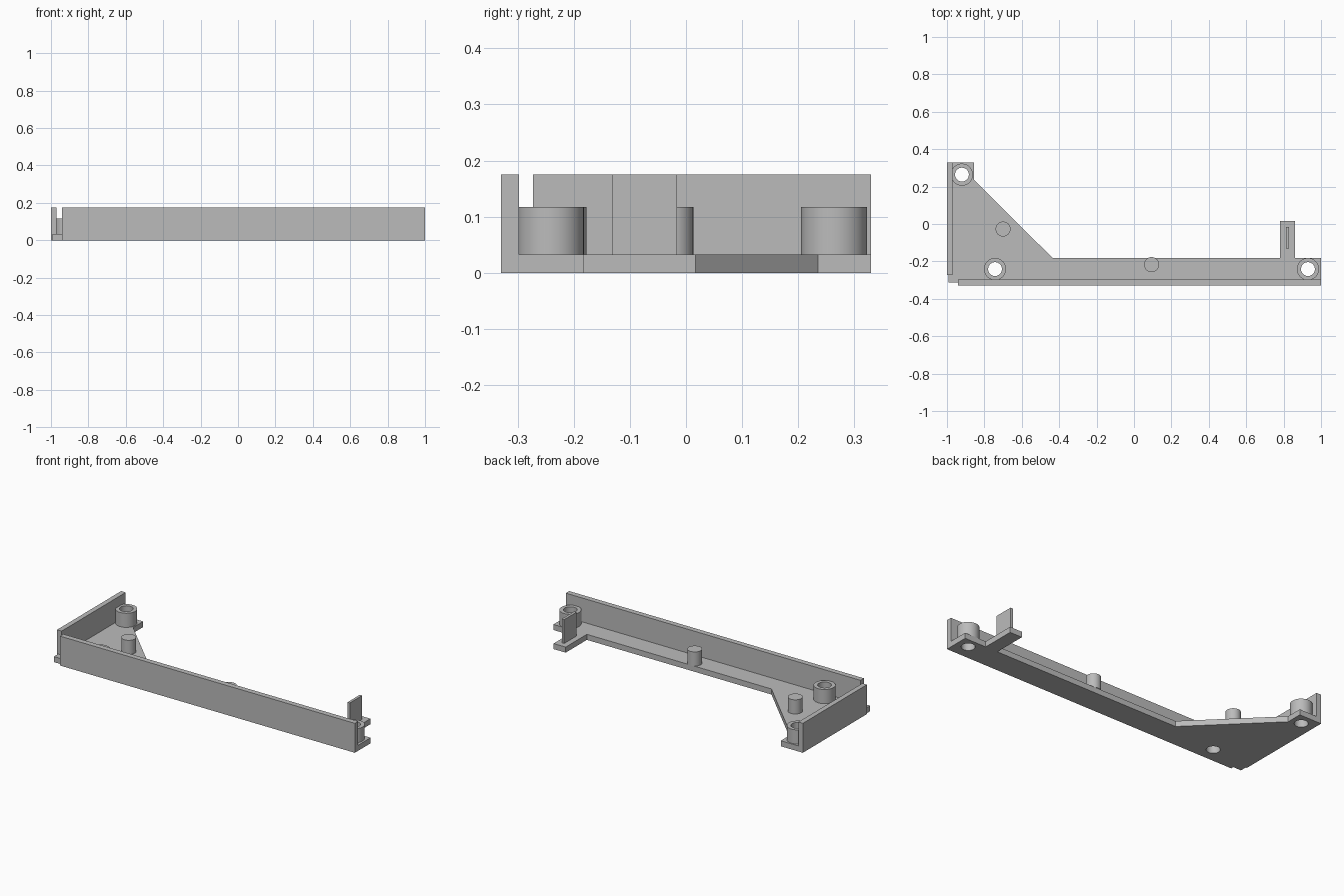
import bpy
import bmesh
from math import cos, sin, tau, radians

if "Cube" in bpy.data.objects:
    bpy.data.objects.remove(bpy.data.objects["Cube"])

BASE, BOSS, WALL = 0.033, 0.117, 0.175
BOSS_R, HOLE_R, PEG_R = 0.059, 0.037, 0.04

grey = bpy.data.materials.new("plain_grey")
grey.use_nodes = True
colour = (0.5, 0.5, 0.5, 1)
grey.diffuse_color = colour
grey.node_tree.nodes["Principled BSDF"].inputs["Base Color"].default_value = colour


def circle(centre, radius, count=48):
    return [(centre[0] + radius * cos(tau * i / count),
             centre[1] + radius * sin(tau * i / count)) for i in range(count)]


def rect(x0, x1, y0, y1):
    return [(x0, y0), (x1, y0), (x1, y1), (x0, y1)]


def extrude(name, loops, z0, z1):
    """Solid between two heights; loops inside the first become holes."""
    curve = bpy.data.curves.new(name, "CURVE")
    curve.dimensions = "2D"
    curve.fill_mode = "BOTH"
    curve.extrude = (z1 - z0) / 2
    for loop in loops:
        spline = curve.splines.new("POLY")
        spline.points.add(len(loop) - 1)
        for point, (x, y) in zip(spline.points, loop):
            point.co = (x, y, 0, 1)
        spline.use_cyclic_u = True
    temp = bpy.data.objects.new(name + "_outline", curve)
    bpy.context.collection.objects.link(temp)
    graph = bpy.context.evaluated_depsgraph_get()
    mesh = bpy.data.meshes.new_from_object(temp.evaluated_get(graph))
    bpy.data.objects.remove(temp)
    bm = bmesh.new()
    bm.from_mesh(mesh)
    bmesh.ops.remove_doubles(bm, verts=bm.verts, dist=0.0001)
    bmesh.ops.translate(bm, verts=bm.verts, vec=(0, 0, (z0 + z1) / 2))
    bmesh.ops.recalc_face_normals(bm, faces=bm.faces)
    bm.to_mesh(mesh)
    bm.free()
    mesh.materials.clear()
    mesh.materials.append(grey)
    obj = bpy.data.objects.new(name, mesh)
    bpy.context.collection.objects.link(obj)
    bpy.ops.object.select_all(action="DESELECT")
    obj.select_set(True)
    bpy.context.view_layer.objects.active = obj
    bpy.ops.object.shade_smooth_by_angle(angle=radians(30))
    return obj


bosses = {"back_right_boss": (-0.92, 0.264),
          "front_right_boss": (-0.743, -0.241),
          "front_left_boss": (0.93, -0.241)}
pegs = {"corner_peg": (-0.70, -0.027), "middle_peg": (0.094, -0.217)}

# Floor plate with its slanted gusset, side tab and screw holes
floor = [(-0.993, -0.313), (-0.94, -0.313), (-0.94, -0.298), (1, -0.298),
         (1, -0.182), (0.86, -0.182), (0.86, 0.017), (0.78, 0.017),
         (0.78, -0.182), (-0.435, -0.182), (-0.855, 0.235), (-0.855, 0.33),
         (-0.97, 0.33), (-0.97, -0.273), (-0.993, -0.273)]
extrude("floor_plate", [floor] + [circle(c, HOLE_R) for c in bosses.values()], 0, BASE)

# Upright walls along the front and right edges
extrude("front_wall", [rect(-0.94, 1, -0.33, -0.298)], 0, WALL)
extrude("right_wall", [rect(-1, -0.97, -0.273, 0.33)], 0, WALL)

# Thin upright blade on the side tab
extrude("tab_blade", [rect(0.813, 0.829, -0.132, -0.016)], BASE, WALL)

# Hollow screw bosses and solid locating pegs
for name, centre in bosses.items():
    extrude(name, [circle(centre, BOSS_R), circle(centre, HOLE_R)], BASE, BOSS)
for name, centre in pegs.items():
    extrude(name, [circle(centre, PEG_R)], BASE, BOSS)
